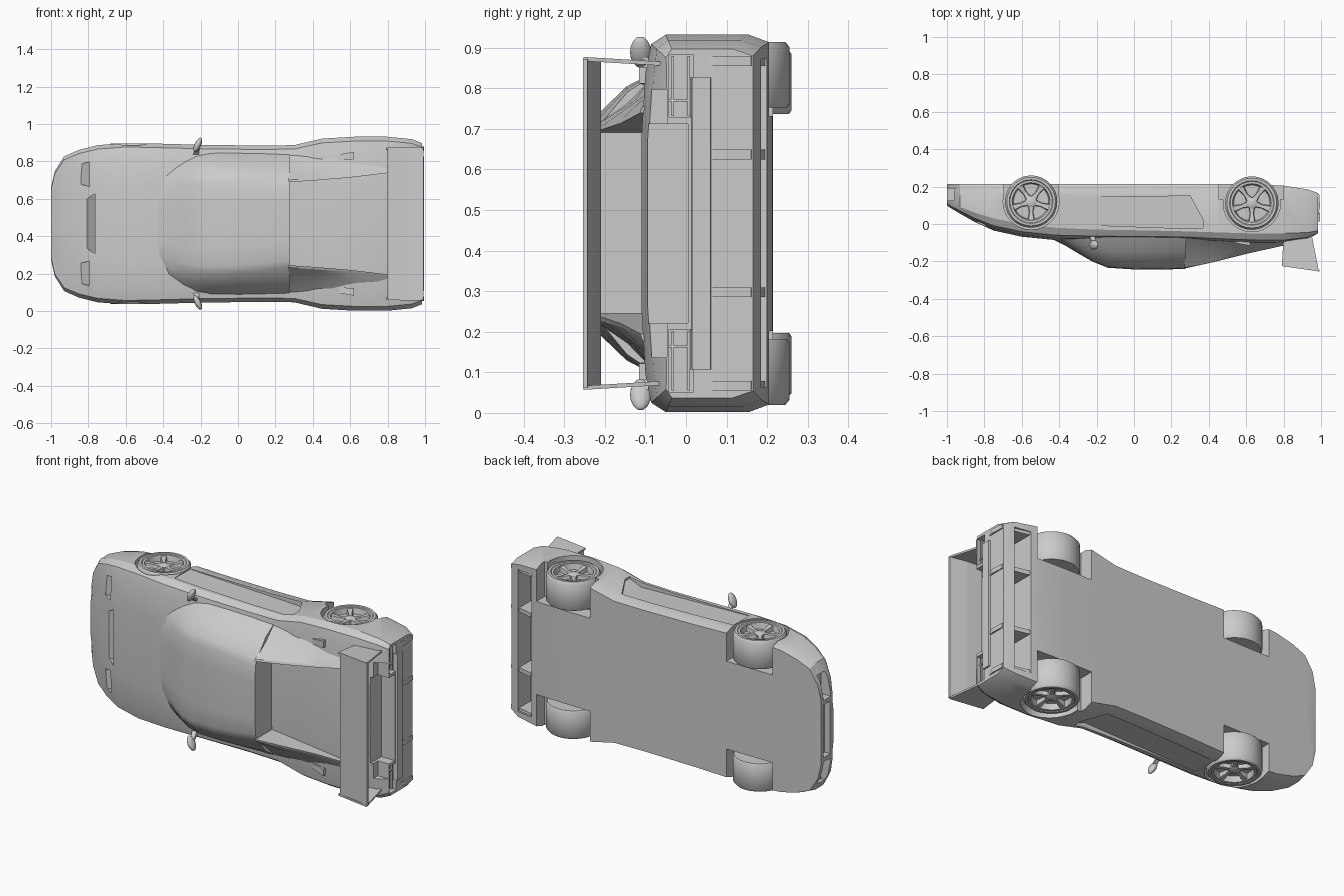
import bpy, bmesh, math
from mathutils import Vector

if "Cube" in bpy.data.objects:
    bpy.data.objects.remove(bpy.data.objects["Cube"])

# Car lies on its side: x = length, w = offset across the car, h = height above the hub line
MID = 0.467


def P(x, w, h):
    return Vector((x, -h, MID + w))


def loft(name, rings, closed=False, angle=None):
    bm = bmesh.new()
    rows = [[bm.verts.new(p) for p in r] for r in rings]
    n = len(rows[0])
    pairs = list(zip(rows, rows[1:]))
    if closed:
        pairs.append((rows[-1], rows[0]))
    for a, b in pairs:
        for i in range(n):
            j = (i + 1) % n
            bm.faces.new((a[i], a[j], b[j], b[i]))
    if not closed:
        bm.faces.new(rows[0])
        bm.faces.new(rows[-1])
    bmesh.ops.recalc_face_normals(bm, faces=bm.faces)
    me = bpy.data.meshes.new(name)
    bm.to_mesh(me)
    bm.free()
    ob = bpy.data.objects.new(name, me)
    bpy.context.collection.objects.link(ob)
    if angle:
        smooth(ob, angle)
    return ob


def smooth(ob, angle):
    bpy.ops.object.select_all(action='DESELECT')
    ob.select_set(True)
    bpy.context.view_layer.objects.active = ob
    bpy.ops.object.shade_smooth_by_angle(angle=math.radians(angle))


def sym_ring(x, half):
    pts = half + [(-w, h) for w, h in reversed(half[1:-1])]
    return [P(x, w, h) for w, h in pts]


def rect(x, w0, w1, h0, h1):
    return [P(x, w0, h0), P(x, w1, h0), P(x, w1, h1), P(x, w0, h1)]


def box(name, x0, x1, w0, w1, h0, h1):
    return loft(name, [rect(x0, w0, w1, h0, h1), rect(x1, w0, w1, h0, h1)])


def prism(name, xh, w0, w1, lean=0):
    return loft(name, [[P(x, w0 + lean * h, h) for x, h in xh],
                       [P(x, w1 + lean * h, h) for x, h in xh]])


def lathe(name, cx, ch, prof, n=28, closed=True, angle=40):
    rings = [[P(cx + r * math.cos(2 * math.pi * i / n), w, ch + r * math.sin(2 * math.pi * i / n))
              for i in range(n)] for r, w in prof]
    return loft(name, rings, closed, angle)


# Hull stations: x, half width, top, shoulder, bottom
stations = [(-1.0, .19, -.10, -.12, -.212), (-.98, .28, -.085, -.11, -.215), (-.93, .36, -.055, -.09, -.215),
            (-.85, .395, -.01, -.06, -.215), (-.75, .42, .035, -.03, -.215), (-.6, .432, .068, .0, -.215),
            (-.42, .428, .086, .02, -.215), (-.2, .422, .088, .03, -.215), (.1, .418, .088, .035, -.215),
            (.3, .42, .09, .04, -.215), (.45, .455, .10, .045, -.215), (.62, .465, .108, .05, -.213),
            (.8, .465, .11, .05, -.205), (.93, .452, .09, .045, -.185), (.985, .43, .058, .035, -.165)]
rings = []
for x, w, top, side, bot in stations:
    rings.append(sym_ring(x, [(0, bot), (w * .96, bot), (w, bot + .05), (w, side),
                              (w * .95, side + .6 * (top - side)), (w * .8, top - .01),
                              (w * .45, top), (0, top)]))
body = loft("body", rings)

wheels = [(-.55, -.12, .14, .27, .43), (.63, -.112, .143, .285, .447)]
cutters = []
for s in (-1, 1):
    # wheel arches and open pockets below them
    for (cx, ch, r, wi, wo), (x0, x1) in zip(wheels, [(-.695, -.405), (.455, .8)]):
        cutters.append(lathe("arch_cut", cx, ch, [(r + .01, s * (wi - .015)), (r + .01, s * .6)], closed=False))
        cutters.append(box("pocket_cut", x0, x1, s * (wi - .02), s * .61, -.3, ch - .02))
    # door scoop deepening toward the rear wheel
    cutters.append(loft("scoop_cut", [rect(-.4, s * .424, s * .6, -.14, .0),
                                      rect(.3, s * .392, s * .6, -.15, .025),
                                      rect(.37, s * .425, s * .6, -.02, .02)]))
    # headlamp slots, side intakes, tail lamp recesses
    cutters.append(loft("lamp_cut", [rect(-.84, s * .21, s * .32, -.01, .1),
                                     rect(-.795, s * .2, s * .33, -.03, .1)]))
    cutters.append(box("intake_cut", -1.1, -.94, s * .175, s * .31, -.19, -.125))
    cutters.append(box("tail_lamp_cut", .945, 1.1, s * .262, s * .415, -.018, .042))
cutters += [box("nose_cut", -1.1, -.965, -.15, .15, -.19, -.13),
            loft("hood_vent_cut", [rect(-.81, -.13, .13, .01, .1), rect(-.765, -.16, .16, -.025, .1)]),
            box("tail_gap_cut", .9, 1.1, -.245, .245, -.005, .3),
            box("tail_lip_cut", .915, 1.1, -.33, .33, .047, .31),
            # hollow behind the rear bumper
            box("diffuser_cut", .835, .93, -.405, .405, -.3, -.07)]
for c in cutters:
    c.hide_render = True
    m = body.modifiers.new(c.name, 'BOOLEAN')
    m.operation = 'DIFFERENCE'
    m.solver = 'EXACT'
    m.object = c
bpy.context.view_layer.update()
dg = bpy.context.evaluated_depsgraph_get()
baked = bpy.data.meshes.new_from_object(body.evaluated_get(dg))
body.modifiers.clear()
body.data = baked
for c in cutters:
    bpy.data.objects.remove(c)
smooth(body, 25)

# Cabin: x, belt half width, roof half width, roof height
cab = [(-.43, .25, .2, .084), (-.36, .3, .23, .12), (-.29, .345, .25, .162), (-.22, .375, .262, .202),
       (-.14, .387, .265, .234), (0, .388, .262, .243), (.14, .387, .248, .244), (.275, .386, .23, .24)]
cr = []
for x, b, r, h in cab:
    cr.append(sym_ring(x, [(0, .02), (b, .05), (r + (b - r) * .6, .05 + (h - .05) * .5),
                           (r, h - .018), (r * .85, h - .004), (r * .45, h), (0, h)]))
loft("cabin", cr, angle=30)

for s in (-1, 1):
    # rear buttress sweeping from roof to tail
    br = []
    for x, wi, wo, h in [(.27, .222, .386, .238), (.42, .232, .388, .205), (.6, .247, .395, .16), (.81, .272, .40, .113)]:
        br.append([P(x, s * w, k) for w, k in [(wi, .05), (wi, h), (wi + .012, h - .004),
                                               (wi + (wo - wi) * .45, .05 + (h - .05) * .5), (wo, .055)]])
    loft("rear_buttress", br, angle=30)
    # small intake behind the side window
    loft("side_vent", [rect(.54, s * .34, s * .37, .07, .1), rect(.62, s * .345, s * .385, .06, .116)])
    # wing end plate
    prism("wing_end_plate", [(.80, .07), (.79, .225), (.985, .253), (.985, .235), (.95, .06)],
          s * .385, s * .395, s * .06)
    # mirror and stalk
    bpy.ops.mesh.primitive_uv_sphere_add(segments=12, ring_count=8, location=P(-.215, s * .422, .112),
                                         rotation=(0, s * .45, 0))
    mir = bpy.context.object
    mir.name = "mirror"
    mir.scale = (.017, .026, .042)
    smooth(mir, 40)
    loft("mirror_stalk", [[P(x, s * .37, h) for x, h in ((-.24, .05), (-.21, .05), (-.21, .07), (-.24, .07))],
                          [P(x, s * .41, h) for x, h in ((-.225, .095), (-.205, .095), (-.205, .11), (-.225, .11))]])
    # tail lamp frames
    for h in (-.01, .03):
        box("tail_lamp_bar", .955, .968, s * .265, s * .412, h, h + .006)
    box("tail_lamp_post", .95, .968, s * .3, s * .306, -.018, .042)
    # bumper fins
    for w in (.17, .40):
        prism("bumper_fin", [(.84, -.195), (.84, -.08), (.985, -.05), (.995, -.09), (.99, -.16)],
              s * w - .012, s * w + .012)

# Rear wing blade and bumper centre lip
prism("wing_blade", [(.81, .21), (.80, .226), (.90, .236), (.992, .254), (.992, .243), (.90, .222)], -.405, .405)
prism("bumper_lip", [(.97, -.065), (.97, -.01), (.995, -.015), (.995, -.06)], -.36, .36)

# Wheels: tyre, dished rim, five spokes and hub
for cx, ch, r, wi, wo in wheels:
    for s in (-1, 1):
        rr = r * .78
        lathe("tyre", cx, ch, [(rr, s * wi), (r - .006, s * wi), (r, s * (wi + .008)), (r, s * (wo - .012)),
                               (r - .01, s * wo), (rr + .008, s * wo), (rr, s * (wo - .008))])
        lathe("rim", cx, ch, [(rr + .004, s * (wo - .004)), (rr - .008, s * (wo - .004)),
                              (rr - .016, s * (wo - .04)), (rr + .004, s * (wo - .04))])
        lathe("rim_back", cx, ch, [(rr + .002, s * wi), (rr + .002, s * (wo - .036))], closed=False)
        lathe("hub", cx, ch, [(.03, s * (wo - .038)), (.03, s * (wo - .014)), (.018, s * (wo - .008))],
              n=15, closed=False)
        for k in range(5):
            a = 2 * math.pi * k / 5 + math.pi / 10
            sp = []
            for d, hw, face in ((.012, .02, .014), (.055, .011, .016), (rr - .004, .02, .008)):
                sp.append([P(cx + d * math.cos(a) - t * math.sin(a), s * (wo - q),
                             ch + d * math.sin(a) + t * math.cos(a))
                           for t, q in ((-hw, .038), (hw, .038), (hw * .75, face), (-hw * .75, face))])
            loft("spoke", sp)
